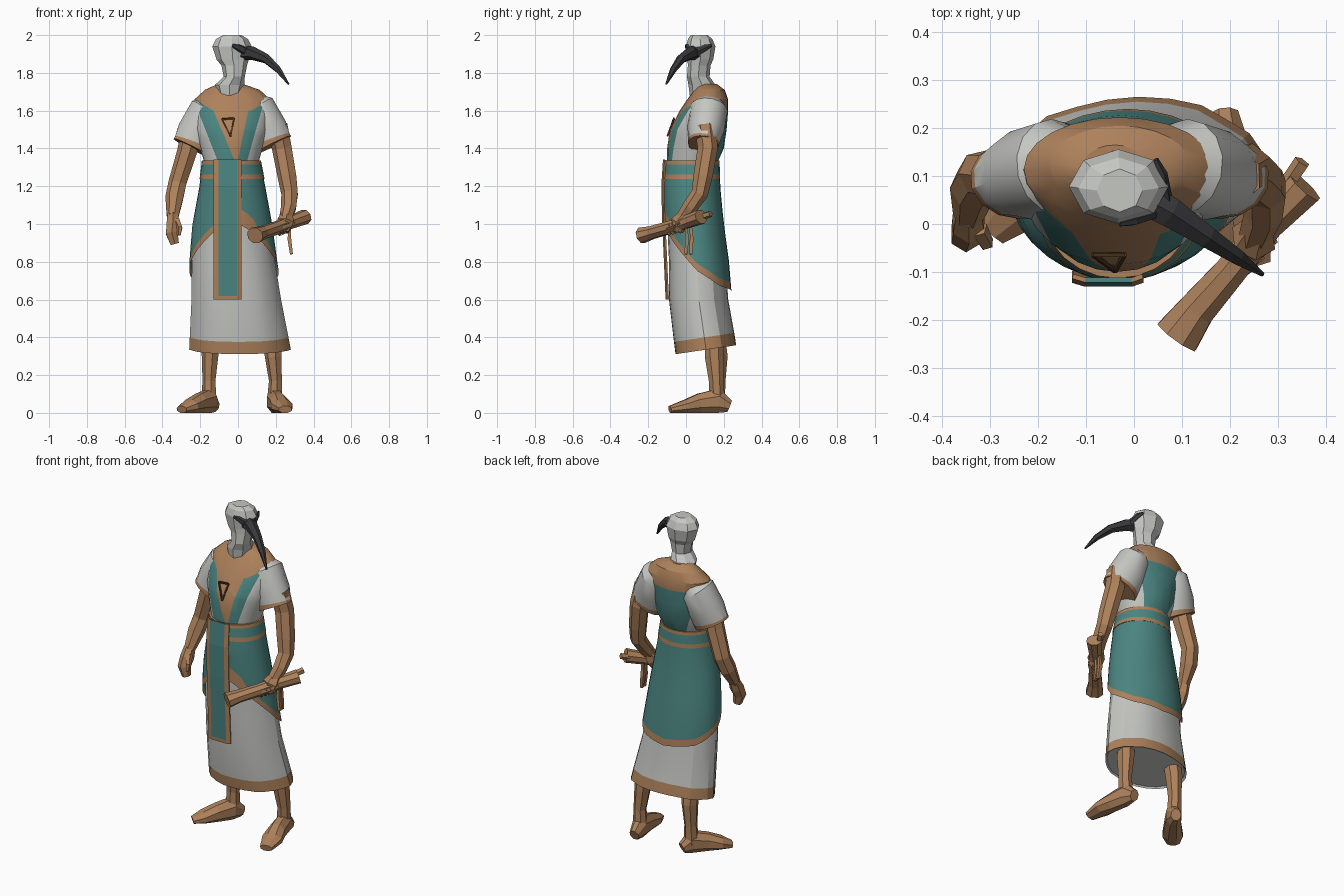
import bpy, bmesh, math, random
from mathutils import Vector

cube = bpy.data.objects.get("Cube")
if cube:
    bpy.data.objects.remove(cube)
random.seed(4)


def material(name, rgb):
    m = bpy.data.materials.new(name)
    m.use_nodes = True
    m.diffuse_color = (*rgb, 1)
    b = m.node_tree.nodes["Principled BSDF"]
    b.inputs["Base Color"].default_value = (*rgb, 1)
    b.inputs["Roughness"].default_value = 0.9
    return m


MATS = [material("tan brown", (0.42, 0.22, 0.105)), material("off white", (0.56, 0.57, 0.54)),
        material("teal", (0.07, 0.235, 0.22)), material("charcoal", (0.04, 0.04, 0.043)),
        material("dark brown", (0.07, 0.035, 0.015))]
BROWN, WHITE, TEAL, DARK, UMBER = range(5)


def finish(name, bm, smooth=None):
    """Turn a bmesh into an object, flat or smoothed below an angle."""
    bmesh.ops.recalc_face_normals(bm, faces=bm.faces)
    me = bpy.data.meshes.new(name)
    bm.to_mesh(me)
    bm.free()
    for m in MATS:
        me.materials.append(m)
    ob = bpy.data.objects.new(name, me)
    bpy.context.collection.objects.link(ob)
    if smooth:
        bpy.ops.object.select_all(action='DESELECT')
        ob.select_set(True)
        bpy.context.view_layer.objects.active = ob
        bpy.ops.object.shade_smooth_by_angle(angle=math.radians(smooth))
    return ob


def loft(rings, mats, caps=(True, True)):
    """Bridge closed rings of points; mats is one index or one per row."""
    bm = bmesh.new()
    vs = [[bm.verts.new(p) for p in r] for r in rings]
    n = len(vs[0])
    for i in range(len(vs) - 1):
        for j in range(n):
            k = (j + 1) % n
            f = bm.faces.new((vs[i][j], vs[i][k], vs[i + 1][k], vs[i + 1][j]))
            f.material_index = mats if isinstance(mats, int) else mats[i]
    for on, ring, row in ((caps[0], vs[0], 0), (caps[1], vs[-1], -1)):
        if on:
            bm.faces.new(ring).material_index = mats if isinstance(mats, int) else mats[row]
    return bm


def tube(name, path, radii, mats=BROWN, n=7, ref=(0, 1, 0), smooth=None, floor=False):
    """Sweep an oval along a path; each radius is one number or (across, up)."""
    pts = [Vector(p) for p in path]
    rings = []
    for i, p in enumerate(pts):
        t = (pts[min(i + 1, len(pts) - 1)] - pts[max(i - 1, 0)]).normalized()
        s = t.cross(Vector(ref)).normalized()
        u = s.cross(t)
        a, b = radii[i] if isinstance(radii[i], tuple) else (radii[i], radii[i])
        ring = [p + s * a * math.cos(w) + u * b * math.sin(w)
                for w in (2 * math.pi * (j + .5) / n for j in range(n))]
        if floor:
            for q in ring:
                q.z = max(q.z, 0)
        rings.append(ring)
    return finish(name, loft(rings, mats), smooth)


def oval(z, cx, cy, rx, ry, n=24):
    return [(cx + rx * math.sin(2 * math.pi * j / n), cy - ry * math.cos(2 * math.pi * j / n), z)
            for j in range(n)]


# Lower body sections: z, centre x, centre y, half width, half depth
SKIRT = [(1.34, -.035, .032, .144, .135), (1.2, -.03, .03, .166, .143), (1.0, -.03, .042, .203, .15),
         (0.8, -.025, .06, .225, .16), (0.6, -.01, .068, .24, .168), (0.33, .01, .107, .272, .172)]


def section(z):
    for a, b in zip(SKIRT, SKIRT[1:]):
        if z >= b[0]:
            t = (a[0] - z) / (a[0] - b[0])
            return [p + (q - p) * t for p, q in zip(a, b)]
    return SKIRT[-1]


# Torso: loft, cut along the garment seams, then colour by region
TORSO = [(1.32, -.035, .032, .142, .132), (1.40, -.035, .05, .165, .15), (1.50, -.035, .065, .195, .15),
         (1.60, -.03, .095, .205, .128), (1.66, -.03, .115, .2, .108), (1.71, -.03, .125, .145, .08),
         (1.74, -.04, .115, .07, .05)]
bm = loft([oval(*s) for s in TORSO], WHITE)
OUT_R, OUT_L = ((-.22, 1.62), (-.11, 1.34)), ((.13, 1.62), (.05, 1.34))
IN_R, IN_L = ((-.13, 1.6), (-.02, 1.34)), ((.055, 1.6), (0, 1.34))
YOKE_R, YOKE_L = ((-.13, 1.6), (-.23, 1.66)), ((.07, 1.6), (.17, 1.66))
for p, q in (OUT_R, OUT_L, IN_R, IN_L, YOKE_R, YOKE_L, ((-.1, 1.6), (.1, 1.6))):
    bmesh.ops.bisect_plane(bm, geom=bm.verts[:] + bm.edges[:] + bm.faces[:], dist=1e-5,
                           plane_co=(p[0], 0, p[1]), plane_no=(p[1] - q[1], 0, q[0] - p[0]))


def x_at(line, z):
    (x0, z0), (x1, z1) = line
    return x0 + (x1 - x0) * (z - z0) / (z1 - z0)


for f in bm.faces:
    c = f.calc_center_median()
    front = c.y < .08
    if c.z > 1.6 + max(0, abs(c.x + .03) - .1) * .6:
        f.material_index = BROWN
    elif front and x_at(IN_R, c.z) < c.x < x_at(IN_L, c.z):
        f.material_index = BROWN
    elif x_at(OUT_R, c.z) < c.x < x_at(OUT_L, c.z):
        f.material_index = TEAL
    else:
        f.material_index = WHITE
finish("tunic_torso", bm, 25)

# Long white skirt with uneven pleats, a brown hem and a closed underside
pleat = [random.uniform(-.01, .008) for _ in range(24)]
rings = []
for z, size in ((1.1, 1), (0.95, 1), (0.8, 1), (0.6, 1), (0.40, 1), (0.335, 1), (0.345, .96)):
    _, cx, cy, rx, ry = section(z)
    k = min(1, (1.1 - z) / .5)
    rings.append([(cx + (x - cx) * (1 + 4 * k * d) * size, cy + (y - cy) * (1 + 4 * k * d) * size,
                   zz + (.025 * (y - cy) / ry if z < .5 else 0))
                  for (x, y, zz), d in zip(oval(z, cx, cy, rx - .008, ry - .008), pleat)])
finish("long_skirt", loft(rings, [WHITE] * 4 + [BROWN, WHITE]), 20)


# Teal overskirt, short in front and long at the back, edged in brown
HEM = [(0, 1.02), (.35, .98), (.9, .88), (1.57, .75), (2.3, .67), (3.15, .645)]


def hem(a):
    for (a0, z0), (a1, z1) in zip(HEM, HEM[1:]):
        if a <= a1:
            return z0 + (z1 - z0) * (a - a0) / (a1 - a0)


N = 32
rings = []
for row in range(7):
    ring = []
    for j in range(N):
        w = 2 * math.pi * j / N
        low = hem(min(w, 2 * math.pi - w))
        border = .085 if .1 < w < .65 else .04      # wider trim beside the front panel
        z = low if row == 6 else 1.3 + (low + border - 1.3) * row / 5
        _, cx, cy, rx, ry = section(z)
        ring.append((cx + (rx + .008) * math.sin(w), cy - (ry + .008) * math.cos(w), z))
    rings.append(ring)
finish("overskirt", loft(rings, [TEAL] * 5 + [BROWN], (False, False)), 35)

# Waist sash: brown, teal, brown
rings = []
for z in (1.335, 1.315, 1.262, 1.238):
    _, cx, cy, rx, ry = section(z)
    rings.append(oval(z, cx, cy, rx + .012, ry + .01))
finish("waist_sash", loft(rings, [BROWN, TEAL, BROWN]), 30)

# Hanging front panel with brown borders
bm = bmesh.new()
rows = [(1.34, -.117), (1.2, -.126), (1.0, -.121), (0.8, -.112), (.62, -.104), (.6, -.103)]
grid = [[bm.verts.new((x, y + (.008 if x in (-.128, .018) else 0), z))
         for x in (-.128, -.102, -.005, .018)] for z, y in rows]
for i in range(5):
    for j in range(3):
        f = bm.faces.new((grid[i][j], grid[i][j + 1], grid[i + 1][j + 1], grid[i + 1][j]))
        f.material_index = TEAL if j == 1 and i < 4 else BROWN
panel = finish("front_panel", bm)
mod = panel.modifiers.new("thickness", 'SOLIDIFY')
mod.thickness, mod.offset = .01, 0

# Chest pendant: a thin triangular outline
tri = [(-.085, -.064, 1.555), (-.02, -.064, 1.56), (-.04, -.098, 1.465)]
for i in range(3):
    tube("pendant_bar", [tri[i], tri[(i + 1) % 3]], [.006, .006], UMBER, 4, (0, 1, .2))

# Wide draped sleeves with slanting brown cuffs, mirrored about the torso's centre line
for side, s in (("right", -1), ("left", 1)):
    path = [(-.03 + s * d, y, z + (.015 if s > 0 else 0)) for d, y, z in
            ((.085, .125, 1.625), (.135, .12, 1.595), (.18, .105, 1.49), (.203, .095, 1.425), (.214, .092, 1.403))]
    tube(side + "_sleeve", path, [.065, (.098, .1), (.112, .098), (.11, .084), (.11, .082)],
         [WHITE, WHITE, WHITE, BROWN], 14, smooth=30)

# Arms and hands
tube("right_arm", [(-.24, .1, 1.5), (-.268, .1, 1.38), (-.318, .105, 1.22), (-.335, .075, 1.14), (-.345, .02, 1.04)],
     [.058, .055, .05, .05, .033])
tube("right_hand", [(-.345, .025, 1.05), (-.345, .0, 1.0), (-.35, -.022, .95), (-.335, -.02, .895)],
     [(.032, .034), (.038, .045), (.036, .038), (.026, .026)], n=6)
tube("right_thumb", [(-.325, -.01, 1.02), (-.308, -.04, .98), (-.312, -.045, .94)], [.02, .016, .01], n=5)
tube("left_arm", [(.21, .1, 1.52), (.235, .115, 1.4), (.262, .09, 1.25), (.275, .072, 1.16), (.27, .02, 1.09),
                  (.25, -.03, 1.02)], [.058, .055, .052, .046, .042, .034])
tube("left_hand", [(.26, -.005, 1.05), (.25, -.03, 1.01), (.24, -.045, .96)], [.034, .05, .03], n=6)
for k in range(4):
    o = Vector((.625, .78, .25)) * (k * .022 - .03)
    tube("left_finger", [Vector(p) + o for p in ((.27, -.06, 1.0), (.235, -.085, .98), (.24, -.06, .95))],
         [.012, .013, .009], n=5)

# Rolled scroll with flared ends, rod and ties
tube("scroll", [(.09, -.235, .94), (.13, -.18, .955), (.2, -.1, .978), (.28, 0, 1.01), (.355, .08, 1.038)],
     [(.052, .044), (.042, .036), .036, .036, (.046, .04)], n=8, ref=(0, 0, 1))
tube("scroll_rod", [(.325, .09, 1.04), (.352, .13, 1.055)], [.018, .018], n=5, ref=(0, 0, 1))
for y in (.0, .025):
    tube("scroll_tie", [(.275, y, 1.0), (.272, y + .005, .92), (.283, y, .84)], [.008, .014, .011], n=4)

# Legs and feet
for side, leg, foot in (
        ("right", [(-.142, .16, .385), (-.146, .17, .3), (-.152, .17, .17), (-.152, .165, .06)],
         [(-.125, .215, .035), (-.15, .165, .06), (-.205, .09, .05), (-.255, .03, .035), (-.298, -.015, .018)]),
        ("left", [(.183, .15, .385), (.188, .15, .3), (.2, .16, .17), (.195, .165, .06)],
         [(.19, .23, .035), (.195, .17, .06), (.215, .07, .05), (.232, 0, .035), (.25, -.085, .018)])):
    tube(side + "_leg", leg, [.05, (.046, .052), (.036, .04), .042])
    tube(side + "_foot", foot, [(.03, .035), (.046, .075), (.052, .056), (.062, .038), (.038, .02)],
         n=8, ref=(0, 0, 1), floor=True)

# Neck and bird head
HEAD = [(1.68, -.045, .08, .06, .06), (1.735, -.045, .085, .078, .072), (1.78, -.02, .065, .056, .06),
        (1.84, -.02, .07, .068, .06), (1.87, -.028, .076, .085, .068), (1.94, -.032, .078, .104, .078),
        (1.98, -.032, .075, .084, .064), (2.0, -.03, .07, .048, .045)]
finish("neck_and_head", loft([oval(*s, 8) for s in HEAD], WHITE))

# Curved beak and dark eye markings
tube("beak", [(.02, .055, 1.905), (.075, .025, 1.905), (.15, -.025, 1.875), (.215, -.068, 1.815), (.268, -.105, 1.74)],
     [.04, .036, .026, .018, .005], DARK, 6, (0, 0, 1))
tube("right_eye_mark", [(-.03, .0, 1.945), (.0, .006, 1.935), (.05, .022, 1.91)],
     [(.006, .008), (.01, .018), (.01, .024)], DARK, 5, (0, 0, 1))
tube("left_eye_mark", [(.045, .135, 1.945), (.06, .105, 1.935), (.07, .055, 1.91)],
     [(.006, .008), (.01, .018), (.01, .024)], DARK, 5, (0, 0, 1))
